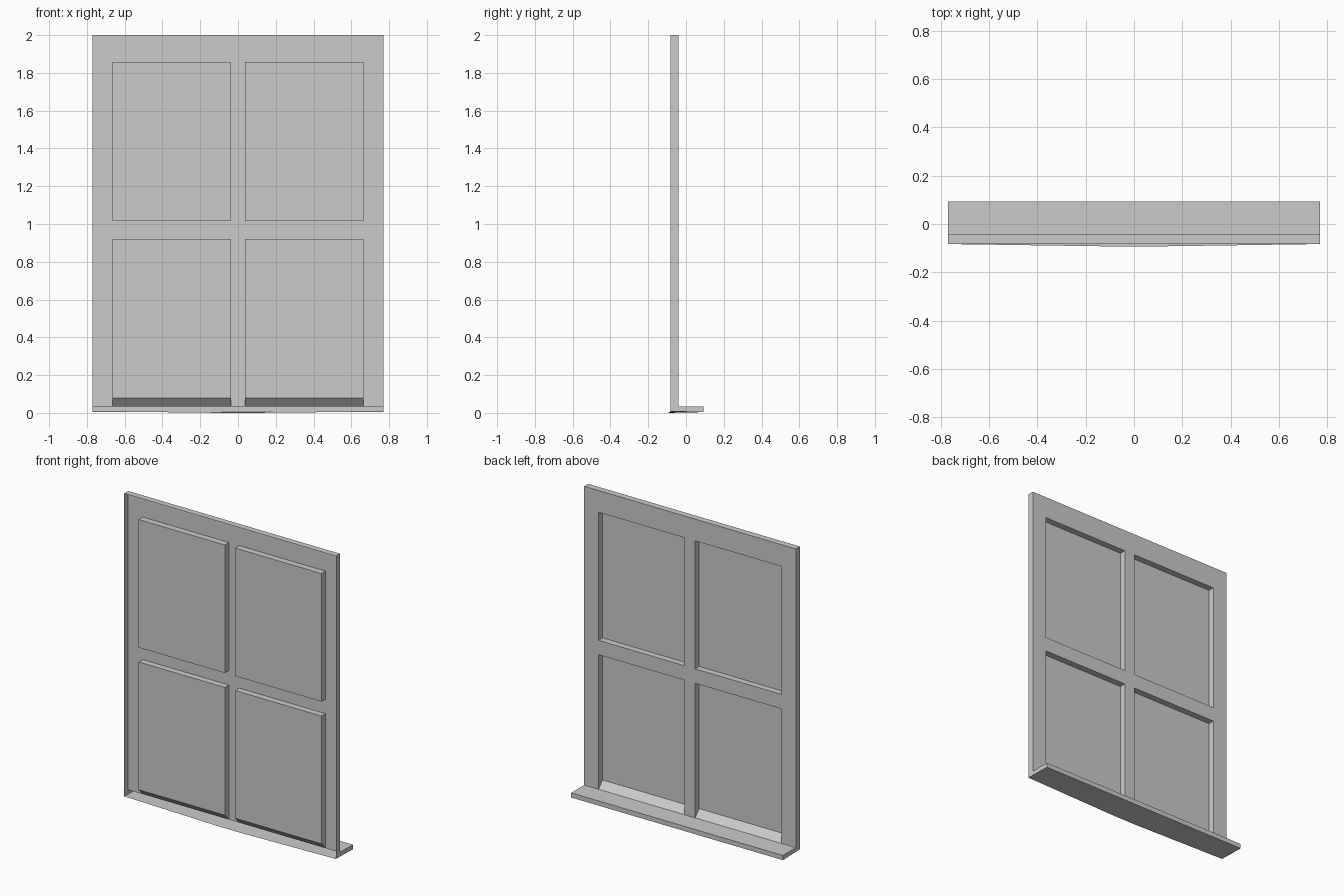
import bpy, bmesh

cube = bpy.data.objects.get("Cube")
if cube:
    bpy.data.objects.remove(cube, do_unlink=True)

grey = bpy.data.materials.new("light_grey")
grey.use_nodes = True
colour = (0.6, 0.6, 0.6, 1)
grey.diffuse_color = colour
grey.node_tree.nodes["Principled BSDF"].inputs["Base Color"].default_value = colour

HALF, TOP = 0.77, 2.0
FRONT, FACE, BACK = -0.083, -0.041, 0.093   # depths: panes, frame sheet, sill nose
SILL = 0.035
COLUMNS = [-HALF, -0.665, -0.038, 0.038, 0.665, HALF]
ROWS = [SILL, 0.92, 1.015, 1.857, TOP]


def build(name, polygons):
    """Make one flat-shaded sheet object from a list of polygons."""
    bm = bmesh.new()
    for points in polygons:
        bm.faces.new([bm.verts.new(p) for p in points])
    bmesh.ops.remove_doubles(bm, verts=bm.verts, dist=0.0005)
    mesh = bpy.data.meshes.new(name)
    bm.to_mesh(mesh)
    bm.free()
    mesh.materials.append(grey)
    obj = bpy.data.objects.new(name, mesh)
    bpy.context.collection.objects.link(obj)


def upright(x0, x1, z0, z1, y):
    """Corners of an upright rectangle whose outside faces the back."""
    return [(x0, y, z0), (x0, y, z1), (x1, y, z1), (x1, y, z0)]


# Frame sheet with four openings, and a pocket holding each pane
frame = []
for i, (x0, x1) in enumerate(zip(COLUMNS, COLUMNS[1:])):
    for j, (z0, z1) in enumerate(zip(ROWS, ROWS[1:])):
        rim = upright(x0, x1, z0, z1, FACE)
        if i % 2 == 0 or j % 2 == 1:
            frame.append(rim)
            continue
        # The lower panes stand on a sloping ledge
        ledge = 0.045 if j == 0 else 0
        pane = upright(x0, x1, z0 + ledge, z1, FRONT)
        reveals = [[rim[k], rim[(k + 1) % 4], pane[(k + 1) % 4], pane[k]]
                   for k in range(4)]
        side = "left" if x0 > 0 else "right"
        level = "lower" if j == 0 else "upper"
        build(f"{level}_{side}_pane", [pane] + reveals)

# Top edge of the frame
frame.append([(-HALF, FRONT, TOP), (HALF, FRONT, TOP),
              (HALF, FACE, TOP), (-HALF, FACE, TOP)])
build("window_frame", frame)

# L-shaped ends closing the frame and the sill
profile = [(FRONT, 0.008), (BACK, 0.004), (BACK, SILL),
           (FACE, SILL), (FACE, TOP), (FRONT, TOP)]
build("left_end", [[(HALF, y, z) for y, z in profile]])
build("right_end", [[(-HALF, y, z) for y, z in reversed(profile)]])

# Sill: top, nose, and an underside with a slightly bowed front edge
sill = [upright(-HALF, HALF, 0.004, SILL, BACK),
        [(-HALF, FACE, SILL), (HALF, FACE, SILL),
         (HALF, BACK, SILL), (-HALF, BACK, SILL)]]
steps = [-HALF, -0.48, -0.2, -0.08, 0.08, 0.2, 0.48, HALF]


def bow(x):
    t = (HALF - abs(x)) / (HALF - 0.08)
    return (x, FRONT - 0.01 * t, 0.008 * (1 - t))


for x0, x1 in zip(steps, steps[1:]):
    sill.append([bow(x0), (x0, BACK, 0.004), (x1, BACK, 0.004), bow(x1)])
build("sill", sill)
